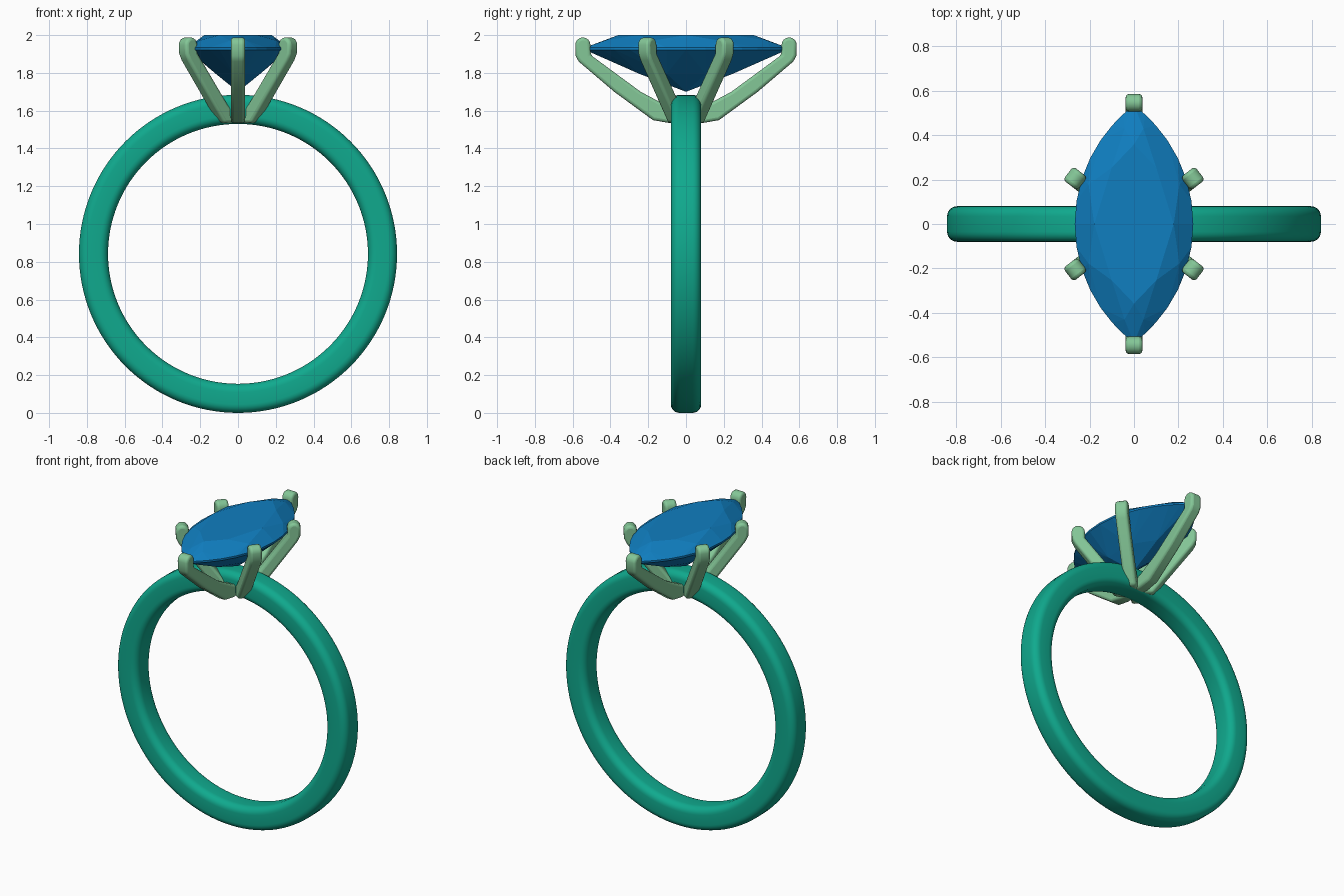
import bpy, bmesh
from math import sin, cos, pi, sqrt, radians, atan2

if "Cube" in bpy.data.objects:
    bpy.data.objects.remove(bpy.data.objects["Cube"])


def material(name, rgb):
    m = bpy.data.materials.new(name)
    m.diffuse_color = (*rgb, 1)
    m.use_nodes = True
    m.node_tree.nodes["Principled BSDF"].inputs["Base Color"].default_value = m.diffuse_color
    return m


BAND = material("band_green", (0.005, 0.40, 0.27))
PRONG = material("prong_green", (0.23, 0.57, 0.31))
GEM = material("gem_blue", (0.005, 0.21, 0.53))


def finish(bm, name, mat, smooth=None):
    bmesh.ops.recalc_face_normals(bm, faces=bm.faces)
    me = bpy.data.meshes.new(name)
    bm.to_mesh(me)
    bm.free()
    ob = bpy.data.objects.new(name, me)
    bpy.context.collection.objects.link(ob)
    me.materials.append(mat)
    if smooth:
        bpy.ops.object.select_all(action='DESELECT')
        ob.select_set(True)
        bpy.context.view_layer.objects.active = ob
        bpy.ops.object.shade_smooth_by_angle(angle=radians(smooth))
    return ob


# Band: rounded rectangle section swept around the y axis
def band():
    inner, outer, half, rad = 0.688, 0.842, 0.08, 0.045
    section = []
    for k, (r, y) in enumerate([(outer - rad, half - rad), (inner + rad, half - rad),
                                (inner + rad, rad - half), (outer - rad, rad - half)]):
        for i in range(7):
            a = (k + i / 6) * pi / 2
            section.append((r + rad * cos(a), y + rad * sin(a)))
    n = 128
    bm = bmesh.new()
    rings = [[bm.verts.new((r * cos(t), y, outer + r * sin(t))) for r, y in section]
             for t in (2 * pi * i / n for i in range(n))]
    m = len(section)
    for i in range(n):
        a, b = rings[i], rings[(i + 1) % n]
        for j in range(m):
            k = (j + 1) % m
            bm.faces.new((a[j], a[k], b[k], b[j]))
    finish(bm, "band", BAND, 40)


# Prong: side profile (radius, height) with a domed tip, extruded and bevelled
def prong(name, angle, lower, upper, tip_r, tip_z):
    dome = [(tip_r + 0.04 * cos(pi * i / 8), tip_z + 0.04 * sin(pi * i / 8)) for i in range(9)]
    profile = lower + dome + upper
    bm = bmesh.new()
    c, s, w = cos(angle), sin(angle), 0.038
    face = bm.faces.new([bm.verts.new((r * c + w * s, r * s - w * c, z)) for r, z in profile])
    new = bmesh.ops.extrude_face_region(bm, geom=[face])["geom"]
    bmesh.ops.translate(bm, vec=(-2 * w * s, 2 * w * c, 0),
                        verts=[v for v in new if isinstance(v, bmesh.types.BMVert)])
    ob = finish(bm, name, PRONG, 40)
    mod = ob.modifiers.new("soft_edges", 'BEVEL')
    mod.width, mod.segments = 0.016, 3
    mod.limit_method, mod.angle_limit = 'ANGLE', radians(40)


# Marquise gem: faceted hull of table, crown, girdle and pavilion rings
def gem():
    length, width = 0.535, 0.267
    big = (length ** 2 + width ** 2) / (2 * width)

    def ring(n, offset, scale, z):
        for i in range(n):
            t = 2 * pi * (i + offset) / n
            y = length * sin(t)
            x = sqrt(big ** 2 - y * y) - (big - width)
            yield bm.verts.new((scale * x * (1 if cos(t) > 0 else -1), scale * y, z))

    bm = bmesh.new()
    verts = [bm.verts.new((0, 0, 1.70))]
    for args in [(8, 0, 0.67, 2.0), (8, 0.5, 0.87, 1.971), (32, 0, 1, 1.934),
                 (32, 0, 1, 1.922), (8, 0.5, 0.5, 1.795)]:
        verts += ring(*args)
    bmesh.ops.remove_doubles(bm, verts=bm.verts, dist=0.0005)
    hull = bmesh.ops.convex_hull(bm, input=bm.verts[:])
    loose = [v for v in bm.verts if not v.link_faces]
    bmesh.ops.delete(bm, geom=loose, context='VERTS')
    bmesh.ops.dissolve_limit(bm, angle_limit=radians(1), verts=bm.verts[:], edges=bm.edges[:])
    finish(bm, "marquise_gem", GEM)


band()
gem()

# Two long prongs hold the points, four short ones hold the sides
for tag, a in (("front", -pi / 2), ("back", pi / 2)):
    prong(tag + "_point_prong", a,
          [(0, 1.535), (0.09, 1.535), (0.175, 1.55), (0.38, 1.70), (0.568, 1.86), (0.584, 1.89)],
          [(0.505, 1.895), (0.24, 1.70), (0.09, 1.62), (0, 1.60)], 0.546, 1.948)
side = atan2(0.205, 0.265)
for tag, a in (("back_right", side), ("back_left", pi - side),
               ("front_left", pi + side), ("front_right", -side)):
    prong(tag + "_side_prong", a,
          [(0, 1.535), (0.115, 1.535), (0.355, 1.865), (0.372, 1.90)],
          [(0.294, 1.905), (0.09, 1.63), (0.05, 1.60), (0, 1.60)], 0.335, 1.948)
